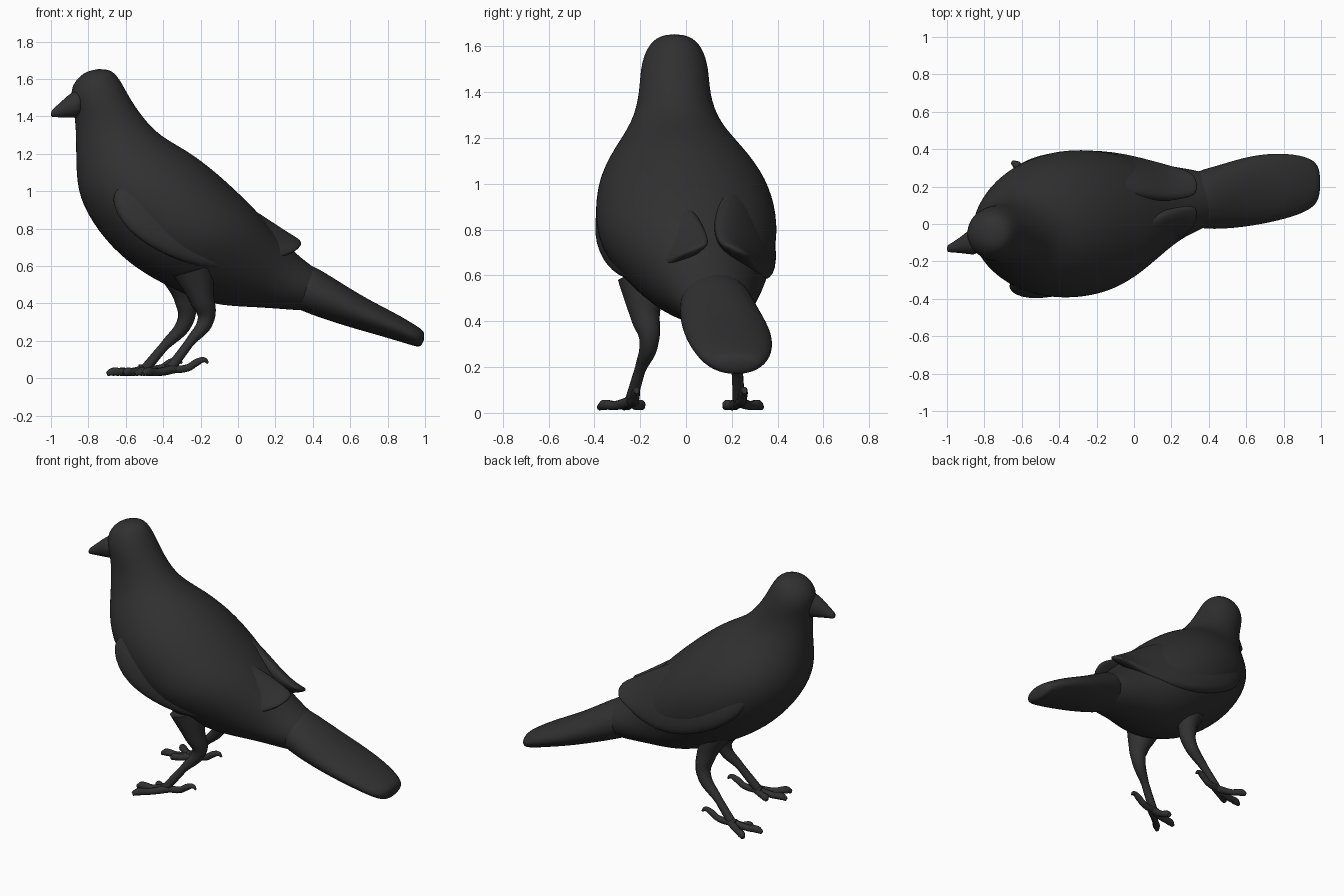
import bpy, bmesh, math
from mathutils import Vector

mat = bpy.data.materials.new("charcoal grey")
mat.diffuse_color = (0.03, 0.03, 0.03, 1)
FLOW = Vector((0.75, 0, -0.6))          # direction head to tail


def loft(name, rows, sides=20, levels=2):
    """Skin ellipses; each row is lower point A, upper point B, half width."""
    bm = bmesh.new()
    rings = []
    for a, b, w in rows:
        a, b = Vector(a), Vector(b)
        mid, half = (a + b) / 2, (b - a) / 2
        side = half.cross(FLOW).normalized() * w
        rings.append([bm.verts.new(mid + half * math.cos(t) + side * math.sin(t))
                      for t in (2 * math.pi * i / sides for i in range(sides))])
    for r, s in zip(rings, rings[1:]):
        for i in range(sides):
            j = (i + 1) % sides
            bm.faces.new((r[i], r[j], s[j], s[i]))
    bm.faces.new(rings[0])
    bm.faces.new(rings[-1])
    bmesh.ops.recalc_face_normals(bm, faces=bm.faces)
    for f in bm.faces:
        f.smooth = True
    me = bpy.data.meshes.new(name)
    bm.to_mesh(me)
    bm.free()
    me.materials.append(mat)
    ob = bpy.data.objects.new(name, me)
    bpy.context.collection.objects.link(ob)
    ob.modifiers.new("smooth", 'SUBSURF').levels = levels
    ob.modifiers["smooth"].render_levels = levels
    return ob


def tube(name, pts):
    """Tapered round limb through (x, y, z, radius) points."""
    cu = bpy.data.curves.new(name, 'CURVE')
    cu.dimensions = '3D'
    cu.bevel_depth = 1
    cu.bevel_resolution = 3
    cu.use_fill_caps = True
    cu.resolution_u = 6
    sp = cu.splines.new('BEZIER')
    sp.bezier_points.add(len(pts) - 1)
    for p, (x, y, z, r) in zip(sp.bezier_points, pts):
        p.co = (x, y, z)
        p.radius = r
        p.handle_left_type = p.handle_right_type = 'AUTO'
    cu.materials.append(mat)
    ob = bpy.data.objects.new(name, cu)
    bpy.context.collection.objects.link(ob)
    bpy.ops.object.select_all(action='DESELECT')
    ob.select_set(True)
    bpy.context.view_layer.objects.active = ob
    bpy.ops.object.convert(target='MESH')
    bpy.ops.object.shade_smooth_by_angle(angle=math.radians(50))


# Body with head: front x, z / back x, z / centre y / half width
body = [
    (-0.80, 1.652, -0.69, 1.657, -0.05, 0.06),
    (-0.885, 1.585, -0.635, 1.61, -0.05, 0.125),
    (-0.90, 1.50, -0.58, 1.50, -0.05, 0.152),
    (-0.872, 1.40, -0.505, 1.39, -0.05, 0.155),
    (-0.868, 1.25, -0.41, 1.29, -0.045, 0.19),
    (-0.87, 1.08, -0.26, 1.215, -0.03, 0.29),
    (-0.845, 0.93, -0.11, 1.10, -0.015, 0.375),
    (-0.72, 0.735, 0.02, 0.98, 0.0, 0.405),
    (-0.55, 0.58, 0.12, 0.88, 0.01, 0.39),
    (-0.36, 0.48, 0.20, 0.78, 0.04, 0.33),
    (-0.15, 0.385, 0.29, 0.69, 0.08, 0.25),
    (0.10, 0.38, 0.37, 0.62, 0.115, 0.19),
    (0.33, 0.36, 0.44, 0.57, 0.13, 0.15),
    (0.42, 0.36, 0.48, 0.52, 0.135, 0.09)]
loft("body", [((ax, y, az), (bx, y, bz), w) for ax, az, bx, bz, y, w in body])

# Tail fan
tail = [
    (0.20, 0.42, 0.30, 0.66, 0.125, 0.14),
    (0.38, 0.34, 0.47, 0.565, 0.135, 0.17),
    (0.60, 0.27, 0.66, 0.44, 0.18, 0.195),
    (0.80, 0.215, 0.85, 0.345, 0.205, 0.178),
    (0.93, 0.175, 0.965, 0.275, 0.215, 0.14),
    (0.985, 0.16, 1.005, 0.245, 0.22, 0.085)]
loft("tail", [((ax, y, az), (bx, y, bz), w) for ax, az, bx, bz, y, w in tail])

# Beak, turned slightly aside
beak = [(-0.82, -0.075, 1.39, 1.56, 0.10), (-0.89, -0.10, 1.39, 1.535, 0.062),
        (-0.95, -0.12, 1.393, 1.475, 0.035), (-0.99, -0.13, 1.395, 1.44, 0.022),
        (-1.0, -0.133, 1.398, 1.425, 0.014)]
loft("beak", [((x, y, lo), (x, y, hi), w) for x, y, lo, hi, w in beak], 12)

# Folded wings, mirrored across the turned body axis
wing = [
    ((-0.70, 0.24, 0.98), (-0.58, 0.20, 1.10), 0.04),
    ((-0.60, 0.33, 0.78), (-0.33, 0.20, 1.11), 0.08),
    ((-0.38, 0.37, 0.65), (-0.12, 0.17, 1.01), 0.09),
    ((-0.15, 0.37, 0.58), (0.05, 0.15, 0.92), 0.085),
    ((0.05, 0.335, 0.58), (0.19, 0.13, 0.825), 0.065),
    ((0.22, 0.30, 0.64), (0.28, 0.14, 0.765), 0.04),
    ((0.33, 0.27, 0.69), (0.345, 0.16, 0.728), 0.018)]


def mirror(p):
    return (p[0], 2 * (0.07 + 0.17 * p[0]) - p[1], p[2])


loft("left_wing", wing)
loft("right_wing", [(mirror(a), mirror(b), w) for a, b, w in wing])

# Legs: feathered thigh down to ankle
legs = {
    "left": [(-0.33, 0.15, 0.58, 0.10), (-0.285, 0.19, 0.43, 0.06),
             (-0.28, 0.215, 0.31, 0.044), (-0.40, 0.225, 0.165, 0.025),
             (-0.50, 0.23, 0.045, 0.027)],
    "right": [(-0.24, -0.19, 0.58, 0.11), (-0.195, -0.18, 0.43, 0.068),
              (-0.17, -0.16, 0.32, 0.045), (-0.26, -0.20, 0.19, 0.025),
              (-0.36, -0.24, 0.055, 0.027)]}
# Toe tips as offsets from the ankle
toes = {"left": [(-0.20, -0.03), (-0.15, 0.10), (-0.11, -0.06)],
        "right": [(-0.19, -0.03), (-0.15, -0.14), (-0.10, 0.05)]}
for side, path in legs.items():
    tube(side + "_leg", path)
    x, y, z, _ = path[-1]
    for i, (dx, dy) in enumerate(toes[side]):
        tube(f"{side}_front_toe_{i + 1}",
             [(x + 0.02, y, 0.05, 0.024), (x + dx * 0.5, y + dy * 0.5, 0.032, 0.02),
              (x + dx * 0.85, y + dy * 0.85, 0.034, 0.023), (x + dx, y + dy, 0.022, 0.012)])
    tube(side + "_hind_toe",
         [(x - 0.03, y, 0.05, 0.024), (x + 0.09, y + 0.015, 0.055, 0.02),
          (x + 0.14, y + 0.02, 0.085, 0.02), (x + 0.18, y + 0.025, 0.098, 0.014),
          (x + 0.20, y + 0.027, 0.08, 0.006)])
